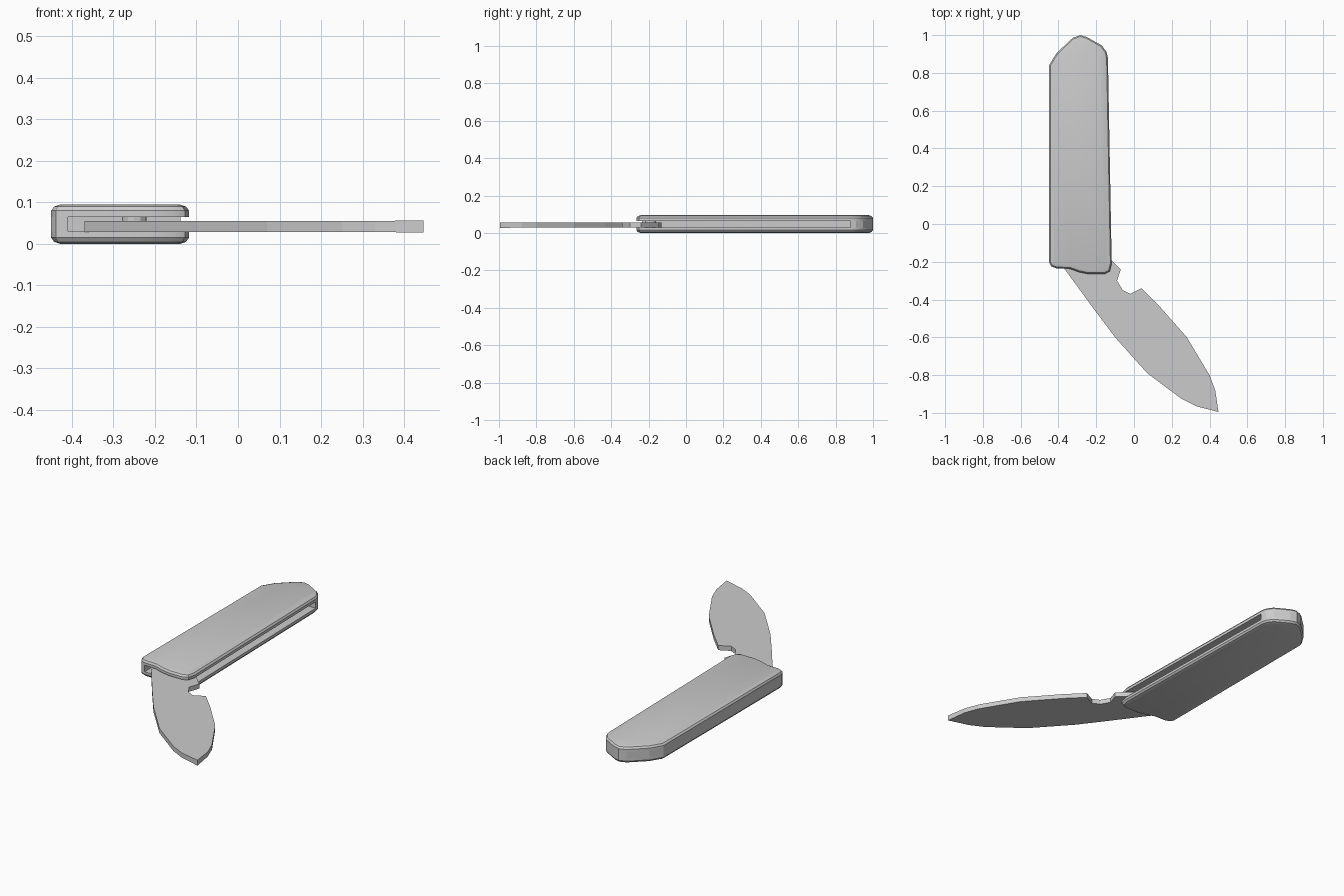
import bpy, bmesh, math
from mathutils import Vector

if "Cube" in bpy.data.objects:
    bpy.data.objects.remove(bpy.data.objects["Cube"])


def inset(points, d):
    """Offset a counter-clockwise outline inward by d."""
    result = []
    for i, p in enumerate(points):
        p = Vector(p)
        a = (p - Vector(points[i - 1])).normalized()
        b = (Vector(points[(i + 1) % len(points)]) - p).normalized()
        na, nb = Vector((-a.y, a.x)), Vector((-b.y, b.x))
        result.append(p + (na + nb) * (d / (1 + na.dot(nb))))
    return result


def loft(name, outline, levels, smooth=False):
    """Stack inset copies of an outline; levels are (z, inset)."""
    bm = bmesh.new()
    rings = [[bm.verts.new((p[0], p[1], z)) for p in inset(outline, d)]
             for z, d in levels]
    n = len(outline)
    for lo, hi in zip(rings, rings[1:]):
        for i in range(n):
            j = (i + 1) % n
            bm.faces.new((lo[i], lo[j], hi[j], hi[i]))
    bm.faces.new(rings[0][::-1])
    bm.faces.new(rings[-1])
    bmesh.ops.recalc_face_normals(bm, faces=bm.faces[:])
    mesh = bpy.data.meshes.new(name)
    bm.to_mesh(mesh)
    bm.free()
    obj = bpy.data.objects.new(name, mesh)
    bpy.context.collection.objects.link(obj)
    if smooth:
        bpy.context.view_layer.objects.active = obj
        obj.select_set(True)
        bpy.ops.object.shade_smooth_by_angle(angle=math.radians(30))
        obj.select_set(False)
    return obj


# Handle outline, counter-clockwise from the lower left corner
far_end = [(-0.138, 0.88), (-0.145, 0.91), (-0.17, 0.945), (-0.25, 0.99),
           (-0.285, 1.0), (-0.325, 0.985), (-0.41, 0.905), (-0.45, 0.84)]
handle = [(-0.45, -0.20), (-0.438, -0.224), (-0.41, -0.235), (-0.34, -0.237),
          (-0.29, -0.255), (-0.24, -0.265), (-0.155, -0.265),
          (-0.128, -0.25), (-0.118, -0.21)] + far_end

# Two chamfered handle scales
HEIGHT = 0.095
scale_levels = [(0.065, 0.0), (0.08, 0.0), (0.090, 0.007), (HEIGHT, 0.022)]
loft("upper_scale", handle, scale_levels, smooth=True)
loft("lower_scale", handle, [(HEIGHT - z, d) for z, d in scale_levels[::-1]],
     smooth=True)

# Spine and end block that hold the scales apart
spacer = [(-0.45, -0.20), (-0.438, -0.224), (-0.41, -0.235), (-0.41, 0.88)]
loft("spine_spacer", spacer + far_end, [(0.03, 0), (0.065, 0)])

# Blade with finger notch and rounded tang
blade_outline = [
    (-0.37, -0.235), (-0.22, -0.44), (-0.10, -0.60), (0.07, -0.79),
    (0.25, -0.925), (0.33, -0.965), (0.447, -0.995), (0.43, -0.88),
    (0.40, -0.80), (0.28, -0.60), (0.13, -0.43), (0.04, -0.34),
    (-0.02, -0.37), (-0.06, -0.35), (-0.09, -0.30), (-0.07, -0.24),
    (-0.12, -0.19), (-0.17, -0.145), (-0.26, -0.13), (-0.34, -0.17)]
blade = loft("blade", blade_outline, [(0.029, 0), (0.055, 0)])
for v in blade.data.vertices:
    if v.co.x > 0.44:
        v.co.z += 0.002 if v.co.z > 0.04 else -0.002

# Pivot pin inside the handle
bpy.ops.mesh.primitive_cylinder_add(vertices=12, radius=0.03, depth=0.04,
                                    location=(-0.25, -0.19, HEIGHT / 2))
bpy.context.object.name = "pivot_pin"
